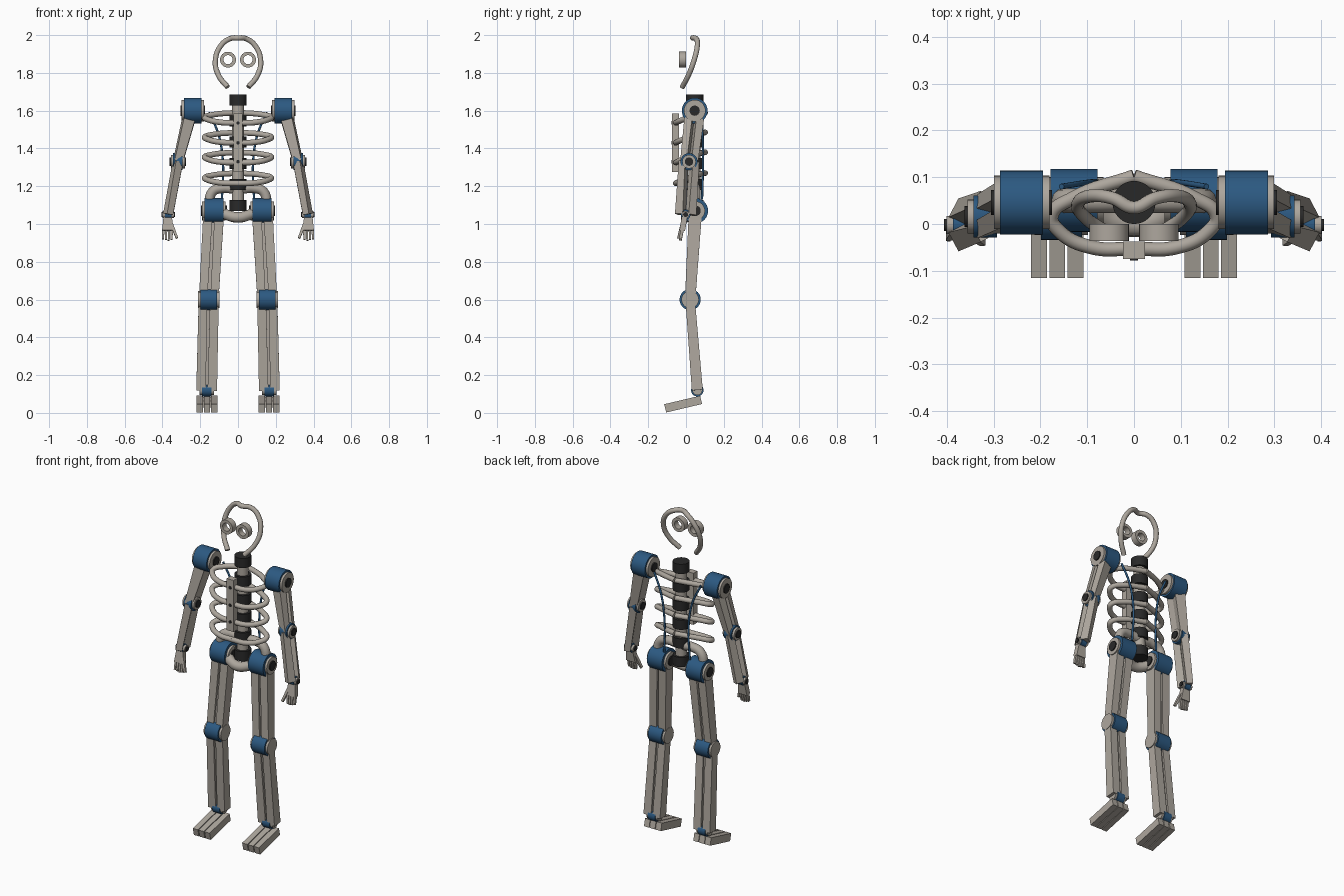
import bpy, bmesh, math
from mathutils import Vector, Matrix

if "Cube" in bpy.data.objects:
    bpy.data.objects.remove(bpy.data.objects["Cube"], do_unlink=True)


def material(name, rgb):
    m = bpy.data.materials.new(name)
    m.use_nodes = True
    m.diffuse_color = (*rgb, 1)
    m.node_tree.nodes["Principled BSDF"].inputs["Base Color"].default_value = (*rgb, 1)
    return m


BONE = material("warm_grey", (0.42, 0.385, 0.34))
BLUE = material("steel_blue", (0.025, 0.10, 0.22))
BLACK = material("charcoal", (0.022, 0.022, 0.022))
FLIP = Matrix.Diagonal((-1, 1, 1, 1))


def link(name, mesh, mat):
    mesh.materials.clear()
    mesh.materials.append(mat)
    for p in mesh.polygons:
        p.use_smooth = True
    mesh.set_sharp_from_angle(angle=math.radians(35))
    bpy.context.collection.objects.link(bpy.data.objects.new(name, mesh))


def emit(name, bm, mat, pair):
    """Turn a bmesh into an object, plus its mirror image if paired."""
    bmesh.ops.recalc_face_normals(bm, faces=bm.faces)
    for side in ("left", "right") if pair else ("",):
        if side == "right":
            bm.transform(FLIP)
            bmesh.ops.reverse_faces(bm, faces=bm.faces)
        mesh = bpy.data.meshes.new(name)
        bm.to_mesh(mesh)
        link(f"{side}_{name}" if side else name, mesh, mat)
    bm.free()


def cyl(name, center, radius, length, axis, mat, pair=True):
    bm = bmesh.new()
    bmesh.ops.create_cone(bm, cap_ends=True, segments=32, radius1=radius,
                          radius2=radius, depth=length)
    rot = Vector((0, 0, 1)).rotation_difference(Vector(axis)).to_matrix().to_4x4()
    bm.transform(Matrix.Translation(center) @ rot)
    emit(name, bm, mat, pair)


def beam(name, p0, p1, size0, size1, mat=BONE, pair=True, roll=0, off=(0, 0)):
    """Tapered box from p0 to p1; roll turns its section, off shifts it sideways."""
    p0, p1 = Vector(p0), Vector(p1)
    d = (p1 - p0).normalized()
    u = (Vector((1, 0, 0)) - d * d.x).normalized()
    v = d.cross(u)
    if v.y < 0:
        v = -v
    shift = u * off[0] + v * off[1]
    c, s = math.cos(math.radians(roll)), math.sin(math.radians(roll))
    u, v = u * c + v * s, v * c - u * s
    bm = bmesh.new()
    rings = [[bm.verts.new(p + shift + u * a * w / 2 + v * b * t / 2)
              for a, b in ((-1, -1), (1, -1), (1, 1), (-1, 1))]
             for p, (w, t) in ((p0, size0), (p1, size1))]
    for ring in rings:
        bm.faces.new(ring)
    for i in range(4):
        j = (i + 1) % 4
        bm.faces.new((rings[0][i], rings[0][j], rings[1][j], rings[1][i]))
    emit(name, bm, mat, pair)


def tube(name, points, radius, mat=BONE, pair=True):
    cu = bpy.data.curves.new(name, "CURVE")
    cu.dimensions = "3D"
    cu.bevel_depth, cu.bevel_resolution = radius, 4
    cu.resolution_u, cu.use_fill_caps = 8, True
    sp = cu.splines.new("BEZIER")
    sp.bezier_points.add(len(points) - 1)
    for bp, p in zip(sp.bezier_points, points):
        bp.co = p
        bp.handle_left_type = bp.handle_right_type = "AUTO"
    tmp = bpy.data.objects.new(name, cu)
    bpy.context.collection.objects.link(tmp)
    bpy.context.view_layer.update()
    mesh = bpy.data.meshes.new_from_object(
        tmp.evaluated_get(bpy.context.evaluated_depsgraph_get()))
    bpy.data.objects.remove(tmp, do_unlink=True)
    bm = bmesh.new()
    bm.from_mesh(mesh)
    bmesh.ops.remove_doubles(bm, verts=bm.verts, dist=0.0001)
    emit(name, bm, mat, pair)


def joint(name, c, radius, width, disc, bolt=0):
    """Blue drum with a grey hub and an optional black bolt, axis along x."""
    cyl(name + "_drum", c, radius, width, (1, 0, 0), BLUE)
    cyl(name + "_hub", c, radius * disc, width + 0.026, (1, 0, 0), BONE)
    if bolt:
        cyl(name + "_bolt", c, bolt, width + 0.038, (1, 0, 0), BLACK)


# Head hoop and eye rings
half = [(0.055, -0.02, 1.725), (0.102, 0.012, 1.785), (0.12, 0.042, 1.865),
        (0.09, 0.06, 1.945), (0.045, 0.055, 1.98)]
tube("head_hoop", half + [(0, 0.035, 1.985)] + [(-x, y, z) for x, y, z in half[::-1]],
     0.014, pair=False)
bm = bmesh.new()
ring = [bm.verts.new((0.053 + r, y, 1.87))
        for r, y in ((0.024, -0.036), (0.042, -0.036), (0.042, 0), (0.024, 0))]
edges = [bm.edges.new((ring[i], ring[i - 1])) for i in range(4)]
bmesh.ops.spin(bm, geom=edges, cent=(0.053, 0, 1.87), axis=(0, 1, 0),
               angle=math.tau, steps=32, use_merge=True)
bmesh.ops.remove_doubles(bm, verts=bm.verts, dist=0.0001)
emit("eye_ring", bm, BONE, True)

# Spine of alternating discs
for i in range(11):
    dark = i % 2 == 0
    cyl("vertebra" if dark else "spine_spacer", (0, 0.046, 1.097 + 0.056 * i),
        0.046 if dark else 0.032, 0.058, (0, 0, 1), BLACK if dark else BONE, False)

# Rib cage, sternum and its rivets
for z in (1.535, 1.43, 1.325, 1.215):
    tube("rib", [(0, -0.053, z), (0.09, -0.05, z + 0.003), (0.16, -0.015, z + 0.018),
                 (0.176, 0.018, z + 0.03), (0.13, 0.055, z + 0.044), (0, 0.102, z + 0.055)],
         0.015)
beam("sternum", (0, -0.056, 1.275), (0, -0.056, 1.585), (0.046, 0.038), (0.046, 0.038),
     pair=False)
for z in (1.535, 1.43, 1.33):
    cyl("sternum_rivet", (0, -0.075, z), 0.009, 0.006, (0, 1, 0), BLACK, False)

# Back cables
tube("back_cable", [(0.155, 0.08, 1.59), (0.105, 0.088, 1.48), (0.08, 0.09, 1.33),
                    (0.085, 0.085, 1.13)], 0.006, BLUE)

# Pelvis tubes
tube("pelvis_arch", [(0.02, 0.05, 1.185), (0.08, 0.05, 1.19), (0.135, 0.05, 1.17),
                     (0.155, 0.05, 1.09)], 0.026)
tube("pelvis_bow", [(0.09, 0.03, 1.065), (0.05, 0.01, 1.045), (0, 0, 1.035),
                    (-0.05, 0.01, 1.045), (-0.09, 0.03, 1.065)], 0.028, pair=False)

# Arms
shoulder, elbow, wrist = Vector((0.24, 0.046, 1.6)), Vector((0.318, 0.016, 1.33)), \
    Vector((0.37, -0.002, 1.05))
joint("shoulder", shoulder, 0.068, 0.092, 0.84, 0.027)
joint("elbow", elbow, 0.045, 0.05, 0.8, 0.022)
joint("wrist", wrist, 0.026, 0.034, 0.75, 0.013)
for k, part in ((-1, "front"), (1, "back")):
    beam("upper_arm_" + part + "_rail", shoulder + Vector((0.015, 0, -0.02)), elbow,
         (0.062, 0.043), (0.045, 0.036), roll=k * 15, off=(0, k * 0.024))
    beam("forearm_" + part + "_rail", elbow, wrist, (0.042, 0.038), (0.036, 0.046),
         roll=k * 28, off=(0, k * 0.028))

# Hands
beam("palm", (0.372, -0.008, 1.035), (0.372, -0.02, 0.965), (0.045, 0.03), (0.06, 0.03))
for i in range(4):
    x = 0.35 + 0.015 * i
    beam("finger", (x, -0.02, 0.97), (x + 0.002, -0.03, 0.912 + 0.004 * abs(i - 1)),
         (0.012, 0.018), (0.01, 0.014))
beam("thumb", (0.352, -0.02, 1.0), (0.323, -0.04, 0.925), (0.016, 0.018), (0.012, 0.014))

# Legs
hip, knee, ankle = Vector((0.128, 0.05, 1.07)), Vector((0.155, 0.022, 0.6)), \
    Vector((0.166, 0.06, 0.12))
joint("hip", hip, 0.067, 0.1, 0.75, 0.028)
joint("knee", knee, 0.056, 0.088, 0.82)
joint("ankle", ankle, 0.033, 0.05, 0.8)
for k, part in ((-1, "inner"), (1, "outer")):
    beam("thigh_" + part + "_rail", hip, knee, (0.05, 0.07), (0.044, 0.055),
         off=(k * 0.03, 0))
    beam("shin_" + part + "_rail", knee, ankle, (0.046, 0.05), (0.05, 0.058),
         off=(k * 0.03, 0))
beam("thigh_core", hip, knee, (0.03, 0.04), (0.03, 0.035))
beam("shin_core", knee, ankle, (0.03, 0.03), (0.03, 0.035))

# Feet with three toe bars
for x in (0.125, 0.164, 0.203):
    beam("toe_bar", (x, 0.08, 0.069), (x, -0.11, 0.024), (0.034, 0.045), (0.034, 0.045))
beam("heel_plate", (0.164, 0.075, 0.066), (0.164, -0.01, 0.046), (0.1, 0.036), (0.1, 0.036))
